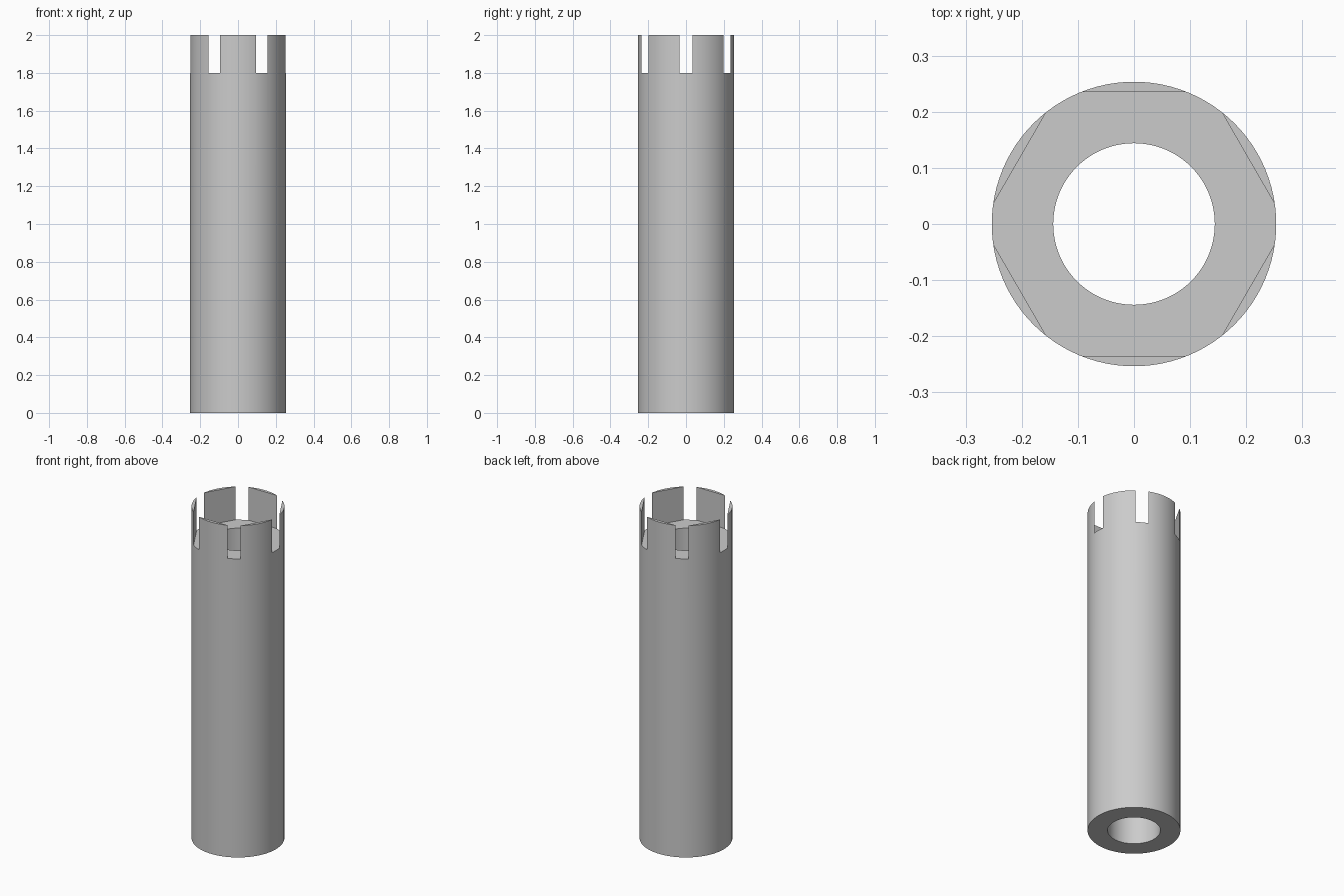
import bpy
from math import radians, cos

cube = bpy.data.objects.get("Cube")
if cube:
    bpy.data.objects.remove(cube, do_unlink=True)

HEIGHT = 2.0
OUTER_R = 0.2535
BORE_R = 0.144
HEX_APOTHEM = 0.235
RECESS_FLOOR = 1.8

grey = bpy.data.materials.new("plain grey")
grey.use_nodes = True
colour = (0.6, 0.6, 0.6, 1)
grey.diffuse_color = colour
grey.node_tree.nodes["Principled BSDF"].inputs["Base Color"].default_value = colour


def prism(name, sides, radius, bottom, top, turn=0):
    bpy.ops.mesh.primitive_cylinder_add(
        vertices=sides, radius=radius, depth=top - bottom,
        location=(0, 0, (bottom + top) / 2), rotation=(0, 0, turn))
    obj = bpy.context.object
    obj.name = name
    obj.data.materials.append(grey)
    return obj


def cut(target, cutter):
    mod = target.modifiers.new(cutter.name, 'BOOLEAN')
    mod.operation = 'DIFFERENCE'
    mod.solver = 'EXACT'
    mod.object = cutter
    bpy.ops.object.select_all(action='DESELECT')
    target.select_set(True)
    bpy.context.view_layer.objects.active = target
    bpy.ops.object.modifier_apply(modifier=mod.name)
    bpy.data.objects.remove(cutter, do_unlink=True)


# Round tube body
tube = prism("castellated_tube", 96, OUTER_R, 0, HEIGHT)

# Bore running the whole length
cut(tube, prism("bore", 96, BORE_R, -0.1, HEIGHT + 0.1))

# Hexagonal socket: its corners break through the wall and leave six slots.
# The primitive starts with a corner on +y, so turn it to put one on +x.
cut(tube, prism("hex_socket", 6, HEX_APOTHEM / cos(radians(30)),
                RECESS_FLOOR, HEIGHT + 0.1, radians(30)))

bpy.ops.object.shade_smooth_by_angle(angle=radians(20))
